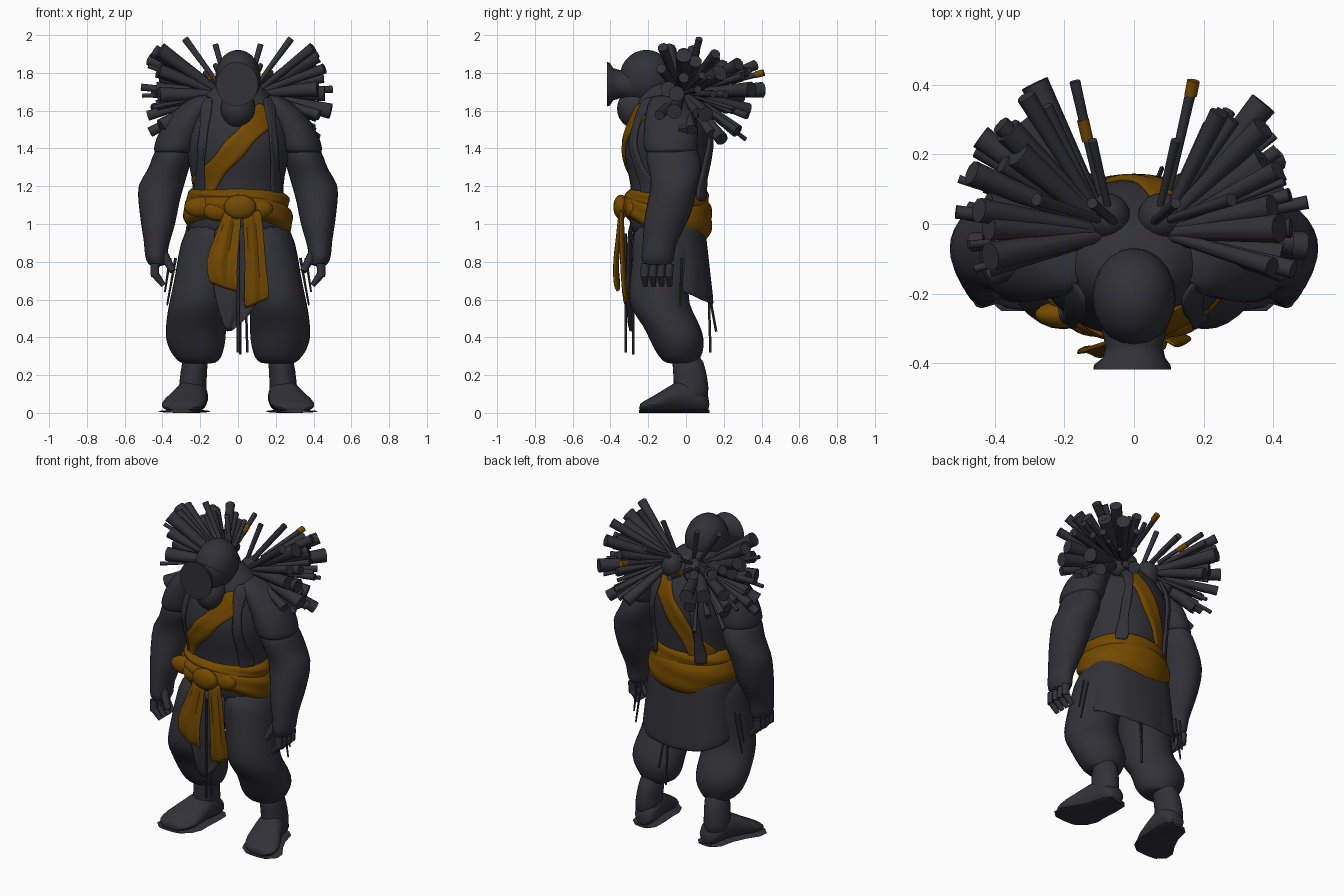
import bpy, bmesh, math, random
from mathutils import Vector

random.seed(4)
cube = bpy.data.objects.get("Cube")
if cube:
    bpy.data.objects.remove(cube)


def material(name, rgb):
    m = bpy.data.materials.new(name)
    m.use_nodes = True
    m.diffuse_color = (*rgb, 1)
    m.node_tree.nodes["Principled BSDF"].inputs["Base Color"].default_value = (*rgb, 1)
    return m


DARK = material("charcoal", (0.031, 0.031, 0.039))
GOLD = material("ochre_cloth", (0.175, 0.068, 0.0))


def finish(name, bm, mat, subdiv=0, thick=0, angle=50):
    bmesh.ops.recalc_face_normals(bm, faces=bm.faces)
    me = bpy.data.meshes.new(name)
    bm.to_mesh(me)
    bm.free()
    me.materials.append(mat)
    ob = bpy.data.objects.new(name, me)
    bpy.context.collection.objects.link(ob)
    if thick:
        ob.modifiers.new("thickness", "SOLIDIFY").thickness = thick
    if subdiv:
        ob.modifiers.new("smooth", "SUBSURF").levels = subdiv
        ob.modifiers["smooth"].render_levels = subdiv
    bpy.ops.object.select_all(action="DESELECT")
    ob.select_set(True)
    bpy.context.view_layer.objects.active = ob
    bpy.ops.object.shade_smooth_by_angle(angle=math.radians(angle))


def skin(bm, rows, closed):
    """Bridge rows of points with quads."""
    vs = [[bm.verts.new(p) for p in row] for row in rows]
    n = len(vs[0])
    for a, b in zip(vs, vs[1:]):
        for i in range(n if closed else n - 1):
            j = (i + 1) % n
            bm.faces.new((a[i], a[j], b[j], b[i]))
    return vs


def loft(name, rings, side=1, along_y=False, subdiv=1, n=14, folds=0):
    """Elliptical rings (x, y, z, rx, r2), stacked in z or along y."""
    rows = []
    for k, (x, y, z, rx, r2) in enumerate(rings):
        row = []
        for i in range(n):
            a = math.tau * i / n
            f = 1 + folds * math.sin(3 * a + k * 2.1)
            u, v = rx * f * math.cos(a), r2 * f * math.sin(a)
            p = (x + u, y, z + v) if along_y else (x + u, y + v, z)
            row.append((p[0] * side, p[1], p[2]))
        rows.append(row)
    bm = bmesh.new()
    vs = skin(bm, rows, True)
    bm.faces.new(vs[0])
    bm.faces.new(vs[-1])
    finish(name, bm, DARK, subdiv)


def ball(name, loc, size, mat=DARK):
    bm = bmesh.new()
    bmesh.ops.create_uvsphere(bm, u_segments=20, v_segments=14, radius=1)
    for v in bm.verts:
        v.co = Vector(loc) + Vector([c * s for c, s in zip(v.co, size)])
    finish(name, bm, mat)


def rod(name, a, b, r1, r2, mat=DARK, sides=9):
    a, b = Vector(a), Vector(b)
    bm = bmesh.new()
    bmesh.ops.create_cone(bm, cap_ends=True, segments=sides, radius1=r1, radius2=r2, depth=(b - a).length)
    q = (b - a).to_track_quat("Z", "Y")
    for v in bm.verts:
        v.co = q @ v.co + (a + b) / 2
    finish(name, bm, mat)


# Torso and the surface lookup used for cloth lying on it
TORSO = [(0, -.08, .88, .27, .18), (0, -.1, 1.0, .27, .21), (0, -.1, 1.1, .25, .2), (0, -.09, 1.2, .24, .2),
         (0, -.1, 1.3, .26, .22), (0, -.1, 1.42, .29, .235), (0, -.09, 1.52, .28, .22),
         (0, -.1, 1.62, .23, .18), (0, -.11, 1.7, .16, .13), (0, -.14, 1.76, .09, .09)]
loft("torso", TORSO, n=20)


def ring_at(z):
    for lo, hi in zip(TORSO, TORSO[1:]):
        if z <= hi[2]:
            t = max(0, (z - lo[2]) / (hi[2] - lo[2]))
            return [p + (q - p) * t for p, q in zip(lo, hi)]
    return TORSO[-1]


def ribbon(name, start, end, half, front, mat, lift=.01, steps=12):
    """Cloth strip across the chest or back between two (x, z) points."""
    s, e = Vector(start), Vector(end)
    d = (e - s).normalized()
    side = Vector((-d.y, d.x))
    rows = []
    for k in range(steps + 1):
        row = []
        for w in (-1, -.5, 0, .5, 1):
            p = s.lerp(e, k / steps) + side * half * w * (1 + .12 * math.sin(k * 1.3))
            _, cy, _, rx, ry = ring_at(p.y)
            depth = ry * math.sqrt(max(.05, 1 - (p.x / rx) ** 2)) + lift + .006 * math.cos(w * 6 + k * .5)
            row.append((p.x, cy - front * depth, p.y))
        rows.append(row)
    bm = bmesh.new()
    skin(bm, rows, False)
    finish(name, bm, mat, 1, .02)


ribbon("chest_sash", (.17, 1.61), (-.215, 1.18), .062, 1, GOLD)
ribbon("back_sash", (.15, 1.66), (-.18, 1.14), .06, -1, GOLD)
for s, tag in ((1, "left"), (-1, "right")):
    ribbon(tag + "_chest_strap", (s * .17, 1.68), (s * .215, 1.15), .025, 1, DARK, .02)
    ribbon(tag + "_back_strap", (s * .14, 1.62), (s * .17, 1.12), .026, -1, DARK, .04)


# Waist wraps: tilted padded bands, sagging on the left hip
def band(name, zc, half, grow, tilt, pad, sag):
    rows = []
    for j in range(7):
        t = j / 6 * 2 - 1
        row = []
        for i in range(28):
            a = math.tau * i / 28
            back = (math.sin(a) + 1) / 2
            h = half * (.6 + .5 * back)
            r = grow + pad * math.sqrt(1 - t * t) + .006 * math.sin(5 * t + 3 * a)
            row.append(((.25 + r) * math.cos(a), -.1 + (.2 + r) * math.sin(a),
                        zc - tilt * back + h * t - sag * max(0, math.cos(a)) ** 2))
        rows.append(row)
    bm = bmesh.new()
    skin(bm, rows, True)
    finish(name, bm, GOLD, 1)


band("waist_belt", 1.1, .095, .012, .075, .03, .045)
band("upper_wrap", 1.15, .058, -.005, .025, .03, .02)
ball("belt_knot", (.01, -.345, 1.09), (.085, .04, .065), GOLD)
for x, z in ((-.1, 1.07), (.1, 1.08), (-.2, 1.09)):
    ball("knot_fold", (x, -.31 + abs(x) * .25, z), (.085, .04, .055), GOLD)


# Hanging cloth: rows of (x0, x1, z0, z1, y)
def panel(name, spec, mat, wave=.012):
    rows = []
    for x0, x1, z0, z1, y in spec:
        rows.append([(x0 + (x1 - x0) * t / 6, y + wave * math.sin(t * 1.9), z0 + (z1 - z0) * t / 6)
                     for t in range(7)])
    bm = bmesh.new()
    skin(bm, rows, False)
    finish(name, bm, mat, 1, .015)


panel("right_sash_tail", [(-.07, .02, 1.08, 1.08, -.35), (-.12, .0, .92, .88, -.365),
                          (-.175, -.01, .81, .74, -.385), (-.15, .0, .68, .63, -.365)], GOLD, .014)
panel("left_sash_tail", [(.02, .12, 1.08, 1.08, -.35), (.04, .135, .9, .9, -.345),
                         (.04, .15, .7, .73, -.34), (.03, .17, .54, .6, -.325)], GOLD, .012)
panel("front_flap", [(-.13, .13, 1.0, 1.0, -.3), (-.13, .12, .8, .8, -.31),
                     (-.14, .14, .66, .58, -.31), (-.06, -.04, .42, .43, -.3)], DARK)
for x, y, z, top in ((0, -.32, .32, .95), (.012, -.28, .31, .95), (.05, .13, .32, .65), (.08, .16, .43, .65)):
    rod("hanging_cord", (x * .8, min(y, .12), top), (x, y, z), .007, .007, DARK, 5)

# Back skirt: boxy flared half wrap with a slanted hem
rows = []
for j in range(7):
    t = j / 6
    row = []
    for i in range(25):
        a = math.radians(-14 + 208 * i / 24)
        c, b = math.cos(a), max(0, math.sin(a))
        boxed = math.copysign(abs(c) ** .75, c)
        depth = b ** .75 if b else math.sin(a)
        row.append(((.275 + .03 * t) * boxed, -.1 + (.2 + .045 * t) * depth + .006 * math.sin(i * 1.7) * t,
                    1.0 - t * (.34 + .09 * b)))
    rows.append(row)
bm = bmesh.new()
skin(bm, rows, False)
finish("back_skirt", bm, DARK, 1, .012)

# Head with flared snout and jaw
ball("head", (.0, -.21, 1.775), (.12, .142, .147))
ball("jaw", (0, -.265, 1.61), (.092, .1, .105))
loft("snout", [(0, -.2, 1.74, .11, .1), (0, -.3, 1.74, .095, .09), (0, -.35, 1.74, .082, .075),
               (0, -.385, 1.74, .09, .085), (-.005, -.405, 1.74, .11, .115), (-.005, -.418, 1.74, .112, .117)],
     along_y=True, subdiv=0, n=24)

# Limbs, built once per side
SLEEVE = [(.15, -.1, 1.69, .07, .08), (.21, -.09, 1.63, .1, .12), (.275, -.08, 1.55, .115, .145),
          (.315, -.08, 1.46, .12, .15), (.335, -.08, 1.39, .12, .15), (.34, -.08, 1.37, .1, .135)]
ARM = [(.33, -.08, 1.44, .09, .13), (.35, -.07, 1.35, .11, .15), (.37, -.055, 1.28, .11, .145),
       (.41, -.06, 1.21, .13, .125), (.42, -.08, 1.11, .11, .13), (.422, -.11, 1.0, .095, .12),
       (.43, -.14, .9, .068, .09), (.435, -.15, .84, .062, .09), (.425, -.15, .77, .055, .09)]
TROUSER = [(.13, -.1, 1.02, .13, .18), (.16, -.11, .9, .15, .18), (.185, -.125, .75, .15, .17),
           (.205, -.15, .62, .155, .162), (.215, -.13, .54, .16, .165), (.225, -.075, .46, .165, .155),
           (.225, -.045, .39, .165, .15), (.215, -.035, .32, .145, .13), (.21, -.03, .27, .11, .095),
           (.215, -.01, .26, .08, .08)]
SHIN = [(.22, 0, .32, .07, .085), (.235, .02, .22, .072, .09), (.24, .03, .13, .075, .095), (.245, .02, .05, .08, .1)]
FOOT = [(.225, .125, .045, .045, .04), (.23, .09, .07, .075, .07), (.24, .0, .098, .085, .097),
        (.262, -.08, .075, .1, .075), (.285, -.15, .052, .122, .052), (.3, -.21, .036, .112, .034),
        (.305, -.25, .026, .07, .022)]
for s, tag in ((1, "left_"), (-1, "right_")):
    loft(tag + "sleeve", SLEEVE, side=s)
    loft(tag + "arm", ARM, side=s)
    loft(tag + "trouser_leg", TROUSER, side=s, folds=.03)
    loft(tag + "shin", SHIN, side=s)
    loft(tag + "foot", FOOT, side=s, along_y=True)
    sole = [(x, y, .008, rx * 1.1, .008) for x, y, _, rx, _ in FOOT]
    loft(tag + "sole", sole, side=s, along_y=True, subdiv=0)
    for k in range(4):
        y = -.215 + k * .043
        rod(tag + "finger", (s * .44, y, .79), (s * .44, y - .005, .72), .024, .022)
        rod(tag + "fingertip", (s * .44, y - .005, .735), (s * .395, y, .675), .022, .014)
    rod(tag + "thumb", (s * .4, -.18, .85), (s * .345, -.21, .75), .028, .018)
    for k in (0, 1):
        rod(tag + "hip_cord", (s * (.33 + k * .03), -.02, .82), (s * (.375 + k * .012), -.03, .57 + .07 * k),
            .008, .005, DARK, 5)

# Bundles of cut sticks fanning out behind each shoulder
    for i in range(7):
        for j in range(5):
            turn = -14 + i * 12.5 + random.uniform(-5, 5)
            rise = (-31, -14, 2, 17, 34 - i * 2.5)[j] + random.uniform(-4, 4)
            az, el = math.radians(turn), math.radians(rise)
            length = random.uniform(.36, .48) * (.94 if i else .88)
            r = random.choice((.012, .02, .028, .036, .042))
            d = Vector((s * math.cos(az) * math.cos(el), math.sin(az) * math.cos(el), math.sin(el)))
            root = Vector((s * .09, -.03 + .006 * i, 1.69))
            rod(tag + "stick", root - d * .04, root + d * length, r * .45, r)
    # Upright quills beside the head and stubs at the bundle root
    rod(tag + "tall_quill", (s * .06, 0, 1.68), (s * .28, .07, 1.98), .01, .019)
    rod(tag + "short_quill", (s * .05, 0, 1.7), (s * .12, .06, 1.95), .012, .016)
    rod(tag + "long_quill", (s * .1, .1, 1.72), (s * .17, .41, 1.8), .012, .016)
    rod(tag + "low_quill", (s * .07, .03, 1.72), (s * .12, .24, 1.84), .01, .014)
    ball(tag + "root_knob", (s * .17, .06, 1.6), (.05, .05, .05))
    ball(tag + "bundle_root", (s * .08, .02, 1.67), (.07, .07, .08))

# Ochre wrappings on the two long quills
rod("left_quill_tip", (.163, .37, 1.79), (.171, .412, 1.801), .0185, .0185, GOLD)
rod("right_quill_wrap", (-.133, .24, 1.755), (-.147, .3, 1.771), .017, .0175, GOLD)
